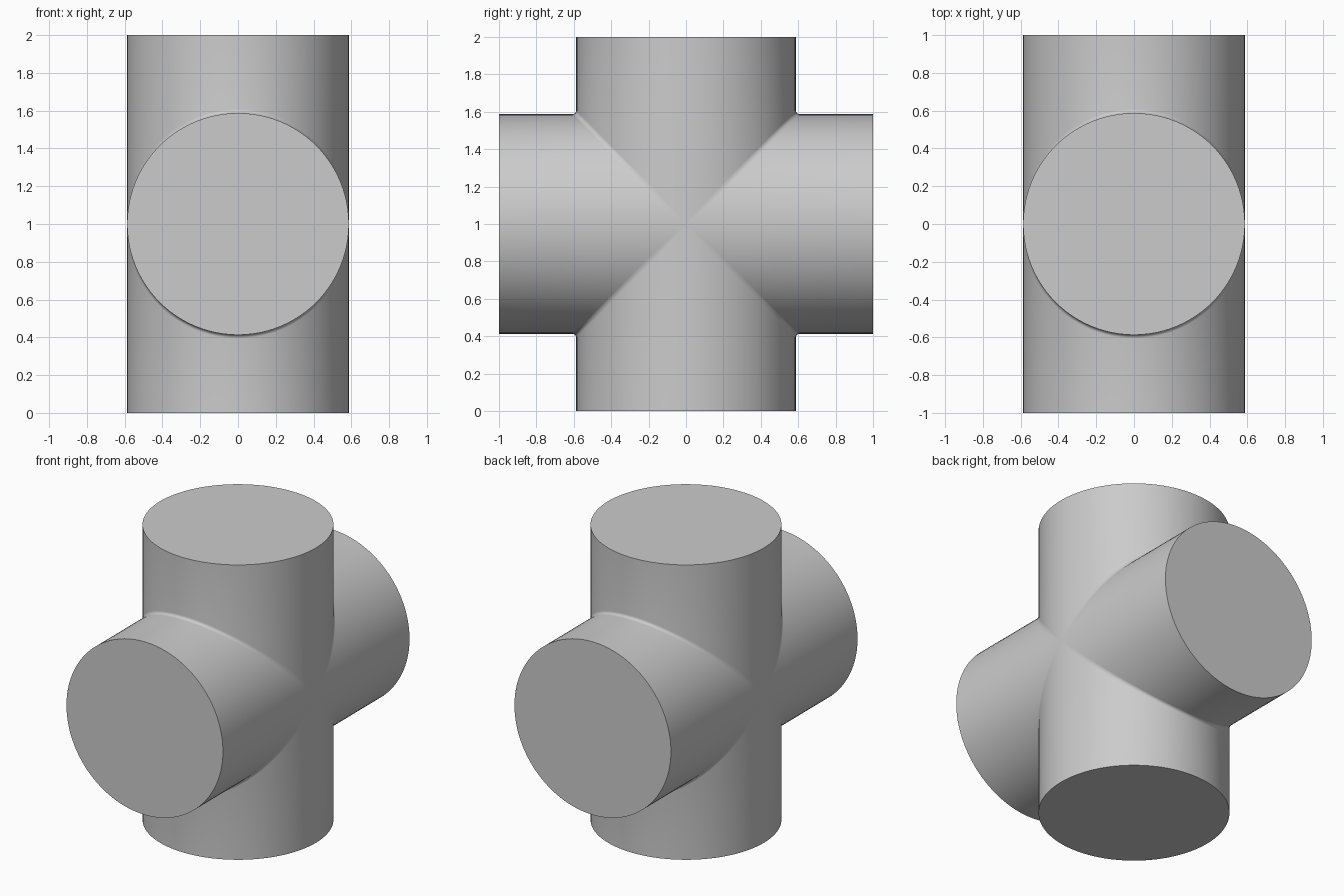
import bpy, bmesh, math

if "Cube" in bpy.data.objects:
    bpy.data.objects.remove(bpy.data.objects["Cube"])

R = 0.587        # pipe radius
FILLET = 0.02    # rounding where the pipes meet
HALF = 48        # segments around half a pipe
ARC = 6          # segments across the rounding


def corner_profile(s):
    """Outline of one quadrant as (y, h): up one pipe, round the corner, along the other."""
    d = FILLET * min(1.0, s / 0.15)
    pts = [(s, 1.0)]
    for i in range(ARC + 1):
        a = math.pi + i / ARC * math.pi / 2
        pts.append((s + d + d * math.cos(a), s + d + d * math.sin(a)))
    pts.append((1.0, s))
    return pts


# Four mirrored quadrants form the walls of the crossing pipes
bm = bmesh.new()
for sy in (1, -1):
    for sz in (1, -1):
        rows = []
        for k in range(HALF + 1):
            a = math.pi * k / HALF
            x, s = R * math.cos(a), R * abs(math.sin(a))
            if k in (0, HALF):
                s = 0.0
            rows.append([bm.verts.new((x, sy * y, 1 + sz * h)) for y, h in corner_profile(s)])
        for r0, r1 in zip(rows, rows[1:]):
            for i in range(len(r0) - 1):
                bm.faces.new((r0[i], r0[i + 1], r1[i + 1], r1[i]))
bmesh.ops.remove_doubles(bm, verts=bm.verts, dist=1e-5)
bmesh.ops.dissolve_degenerate(bm, edges=bm.edges, dist=1e-6)

# Flat end caps
bmesh.ops.holes_fill(bm, edges=[e for e in bm.edges if e.is_boundary], sides=0)
bmesh.ops.recalc_face_normals(bm, faces=bm.faces)

mesh = bpy.data.meshes.new("cross_pipe")
bm.to_mesh(mesh)
bm.free()
grey = bpy.data.materials.new("light_grey")
grey.diffuse_color = (0.6, 0.6, 0.6, 1)
grey.use_nodes = True
grey.node_tree.nodes["Principled BSDF"].inputs["Base Color"].default_value = grey.diffuse_color
mesh.materials.append(grey)
obj = bpy.data.objects.new("cross_pipe", mesh)
bpy.context.collection.objects.link(obj)

# Smooth walls, sharp cap rims
bpy.context.view_layer.objects.active = obj
obj.select_set(True)
bpy.ops.object.shade_smooth_by_angle(angle=math.radians(35))
